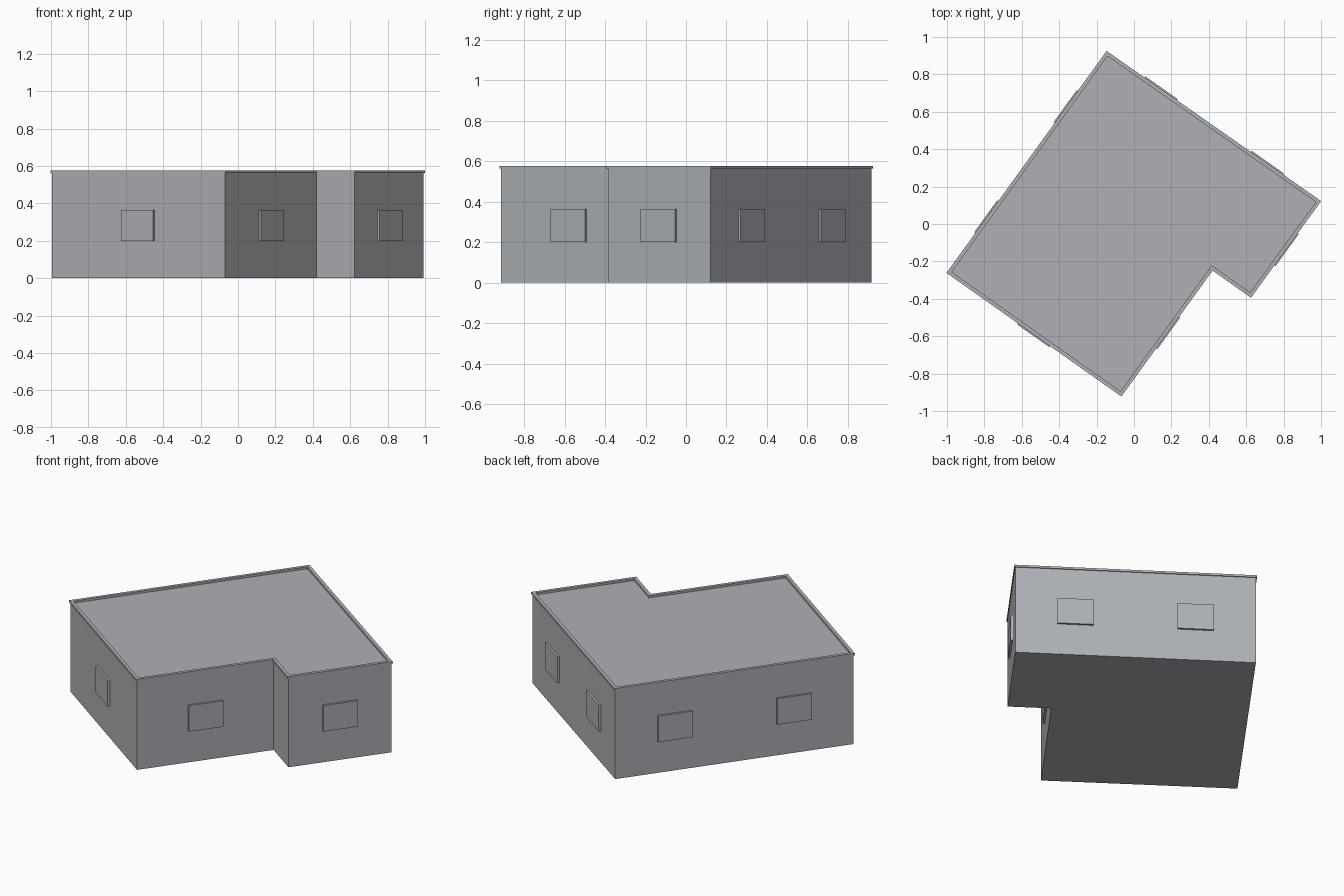
import bpy
import bmesh
import math
from mathutils import Vector, Matrix

cube = bpy.data.objects.get("Cube")
if cube:
    bpy.data.objects.remove(cube, do_unlink=True)

GREY = (0.42, 0.435, 0.46, 1.0)
grey = bpy.data.materials.new("plain grey")
grey.use_nodes = True
grey.diffuse_color = GREY
grey.node_tree.nodes["Principled BSDF"].inputs["Base Color"].default_value = GREY

# Wall corners, counter-clockwise from the left corner
FOOTPRINT = [Vector(p) for p in (
    (-0.994, -0.26), (-0.069, -0.914), (0.419, -0.241),
    (0.624, -0.386), (0.992, 0.121), (-0.145, 0.917))]
ROOF_Z, TOP_Z = 0.564, 0.577
SILL_Z, HEAD_Z = 0.2, 0.365
WINDOW_W, WINDOW_OUT = 0.21, 0.013


def add_object(name, bm):
    bmesh.ops.recalc_face_normals(bm, faces=bm.faces)
    mesh = bpy.data.meshes.new(name)
    bm.to_mesh(mesh)
    bm.free()
    mesh.materials.append(grey)
    obj = bpy.data.objects.new(name, mesh)
    bpy.context.collection.objects.link(obj)
    return obj


def offset(points, d):
    """Move every edge of a closed outline outwards by d."""
    result = []
    for i, p in enumerate(points):
        a = (p - points[i - 1]).normalized()
        b = (points[(i + 1) % len(points)] - p).normalized()
        na, nb = Vector((a.y, -a.x)), Vector((b.y, -b.x))
        result.append(p + (na + nb) * d / (1 + na.dot(nb)))
    return result


def extrude_up(bm, faces, height):
    geom = bmesh.ops.extrude_face_region(bm, geom=faces)["geom"]
    verts = [g for g in geom if isinstance(g, bmesh.types.BMVert)]
    bmesh.ops.translate(bm, verts=verts, vec=(0, 0, height))


# Walls with flat roof
bm = bmesh.new()
base = bm.faces.new([bm.verts.new((p.x, p.y, 0)) for p in FOOTPRINT])
extrude_up(bm, [base], ROOF_Z)
add_object("walls_and_roof", bm)

# Raised rim around the roof, slightly overhanging
bm = bmesh.new()
outer = [bm.verts.new((p.x, p.y, ROOF_Z)) for p in offset(FOOTPRINT, 0.006)]
inner = [bm.verts.new((p.x, p.y, ROOF_Z)) for p in offset(FOOTPRINT, -0.014)]
ring = [bm.faces.new((outer[i - 1], outer[i], inner[i], inner[i - 1]))
        for i in range(len(outer))]
extrude_up(bm, ring, TOP_Z - ROOF_Z)
add_object("roof_rim", bm)

# Window panels, spaced evenly: two on long walls, one on medium, none on short
number = 0
for i, start in enumerate(FOOTPRINT):
    edge = FOOTPRINT[(i + 1) % len(FOOTPRINT)] - start
    count = 2 if edge.length > 1.3 else 1 if edge.length > 0.5 else 0
    for k in range(count):
        number += 1
        centre = start + edge * (k + 0.5) / count
        bm = bmesh.new()
        bmesh.ops.create_cube(bm, size=1)
        bmesh.ops.scale(bm, verts=bm.verts,
                        vec=(WINDOW_W, 2 * WINDOW_OUT, HEAD_Z - SILL_Z))
        turn = Matrix.Rotation(math.atan2(edge.y, edge.x), 4, "Z")
        place = Matrix.Translation((centre.x, centre.y, (SILL_Z + HEAD_Z) / 2))
        bmesh.ops.transform(bm, verts=bm.verts, matrix=place @ turn)
        add_object(f"window_{number}", bm)
